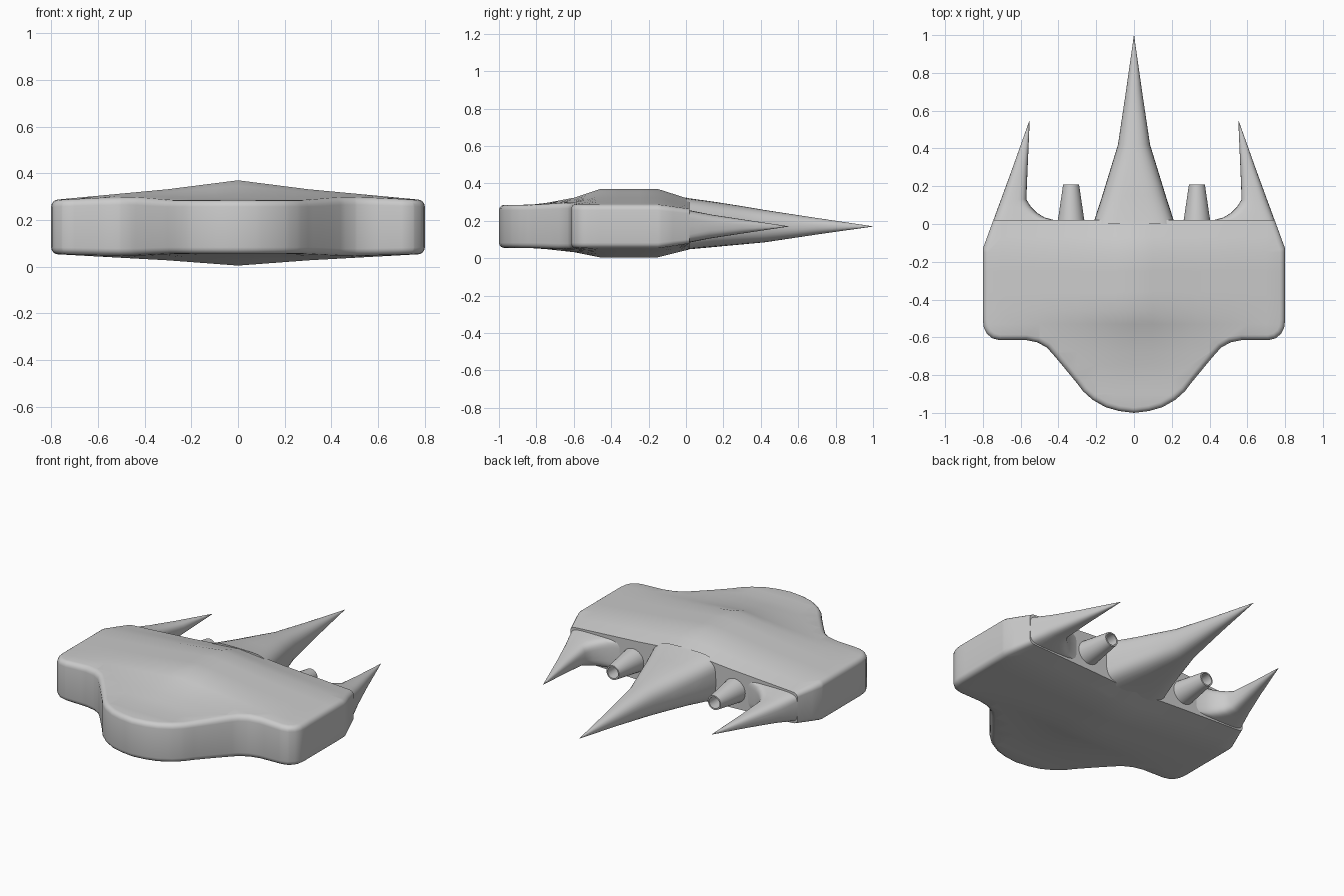
import bpy, bmesh, math

if "Cube" in bpy.data.objects:
    bpy.data.objects.remove(bpy.data.objects["Cube"])

ZC = 0.17   # height of the rim's mid-plane

mat = bpy.data.materials.new("hull grey")
mat.diffuse_color = (0.6, 0.6, 0.6, 1)
mat.use_nodes = True
mat.node_tree.nodes["Principled BSDF"].inputs["Base Color"].default_value = mat.diffuse_color


def lerp(pts, t):
    """Piecewise linear lookup."""
    if t <= pts[0][0]:
        return pts[0][1]
    for (a, va), (b, vb) in zip(pts, pts[1:]):
        if t <= b:
            return va + (vb - va) * (t - a) / (b - a)
    return pts[-1][1]


def finish(name, bm, mirror=False, angle=35):
    bmesh.ops.recalc_face_normals(bm, faces=bm.faces[:])
    me = bpy.data.meshes.new(name)
    bm.to_mesh(me)
    bm.free()
    me.materials.append(mat)
    ob = bpy.data.objects.new(name, me)
    bpy.context.collection.objects.link(ob)
    bpy.ops.object.select_all(action='DESELECT')
    ob.select_set(True)
    bpy.context.view_layer.objects.active = ob
    bpy.ops.object.shade_smooth_by_angle(angle=math.radians(angle))
    if mirror:
        ob.modifiers.new("mirror", 'MIRROR')
    return ob


def loft(name, stations, n=32, mirror=False, angle=35):
    """Skin superellipse sections: (y, x0, x1, z0, z1, exponent)."""
    bm = bmesh.new()
    rings = []
    for y, x0, x1, z0, z1, p in stations:
        ring = []
        for i in range(n):
            a = 2 * math.pi * i / n
            c, s = math.cos(a), math.sin(a)
            u = math.copysign(abs(c) ** (2 / p), c)
            v = math.copysign(abs(s) ** (2 / p), s)
            ring.append(bm.verts.new(((x0 + x1) / 2 + u * (x1 - x0) / 2, y,
                                      (z0 + z1) / 2 + v * (z1 - z0) / 2)))
        rings.append(ring)
    for r, q in zip(rings, rings[1:]):
        for i in range(n):
            j = (i + 1) % n
            bm.faces.new((r[i], r[j], q[j], q[i]))
    bm.faces.new(rings[0])
    bm.faces.new(rings[-1])
    return finish(name, bm, mirror, angle)


# Hull: flat outline, extruded, rim rounded, then swollen along the middle
half = [(0.08, -.99), (0.15, -.97), (0.22, -.93), (0.27, -.885), (0.30, -.845),
        (0.37, -.76), (0.42, -.70), (0.46, -.655), (0.51, -.627), (0.57, -.615),
        (0.71, -.615), (0.75, -.605), (0.78, -.58), (0.795, -.55), (0.80, -.51),
        (0.80, -.13), (0.745, 0.02)]
outline = [(0, -1)] + half + [(-x, y) for x, y in reversed(half)]
bm = bmesh.new()
base = bm.faces.new([bm.verts.new((x, y, -1)) for x, y in outline])
ext = bmesh.ops.extrude_face_region(bm, geom=[base])
for v in ext["geom"]:
    if isinstance(v, bmesh.types.BMVert):
        v.co.z = 1
for v in bm.verts:
    v.co.z *= 0.115
bmesh.ops.recalc_face_normals(bm, faces=bm.faces[:])
rim = [e for e in bm.edges
       if abs(e.verts[0].co.z - e.verts[1].co.z) < 1e-5
       and (e.verts[0].co.y + e.verts[1].co.y) / 2 < 0.01]
bmesh.ops.bevel(bm, geom=rim, offset=0.028, segments=4, profile=0.5,
                affect='EDGES', clamp_overlap=False)


def cut(co, no):
    bmesh.ops.bisect_plane(bm, geom=bm.verts[:] + bm.edges[:] + bm.faces[:],
                           plane_co=co, plane_no=no, dist=1e-5)


for x in (0, .1, .2, .3, .4, .5, .6, .7):
    for s in ((1, -1) if x else (1,)):
        cut((x * s, 0, 0), (1, 0, 0))
for y in (-.9, -.82, -.75, -.68, -.6, -.53, -.46, -.36, -.25, -.15, -.07):
    cut((0, y, 0), (0, 1, 0))

swell_y = [(-.84, 0), (-.75, .12), (-.6, .45), (-.46, 1), (-.15, 1), (.02, .68)]
swell_x = [(0, 1), (.3, .55), (.8, 0)]
edge_y = [(-.15, .115), (.02, .088)]
for v in bm.verts:
    x, y, z = v.co
    s = lerp(swell_y, y) * lerp(swell_x, abs(x))
    h = lerp(edge_y, y) + s * (0.085 if z > 0 else 0.05)
    v.co.z = ZC + z / 0.115 * h
finish("hull", bm)

# Long centre spike
loft("centre_spike", [
    (0.00, -.215, .215, .045, .325, 4),
    (0.02, -.21, .21, .048, .32, 4),
    (0.15, -.168, .168, .060, .302, 3.2),
    (0.29, -.125, .125, .073, .28, 2.8),
    (0.42, -.085, .085, .085, .258, 2.4),
    (0.70, -.043, .043, .127, .215, 2.2),
    (1.00, -.0005, .0005, .1695, .1705, 2)])

# Pair of side spikes, inner side curved into the rear wall
loft("side_spike", [
    (0.00, .41, .752, .080, .260, 5),
    (0.02, .42, .745, .084, .256, 5),
    (0.035, .475, .739, .087, .253, 4.5),
    (0.06, .515, .730, .092, .248, 4),
    (0.09, .545, .719, .098, .242, 3.5),
    (0.13, .570, .704, .106, .234, 3),
    (0.30, .563, .642, .132, .208, 2.5),
    (0.55, .552, .553, .1695, .1705, 2)], mirror=True)


# Pair of hollow, tapered engine nozzles
def tube(y, r):
    return (y, .333 - r, .333 + r, ZC - r, ZC + r, 2)


loft("engine_nozzle", [tube(0, .073), tube(.02, .07), tube(.21, .042),
                       tube(.21, .034), tube(.06, .034)], mirror=True)
